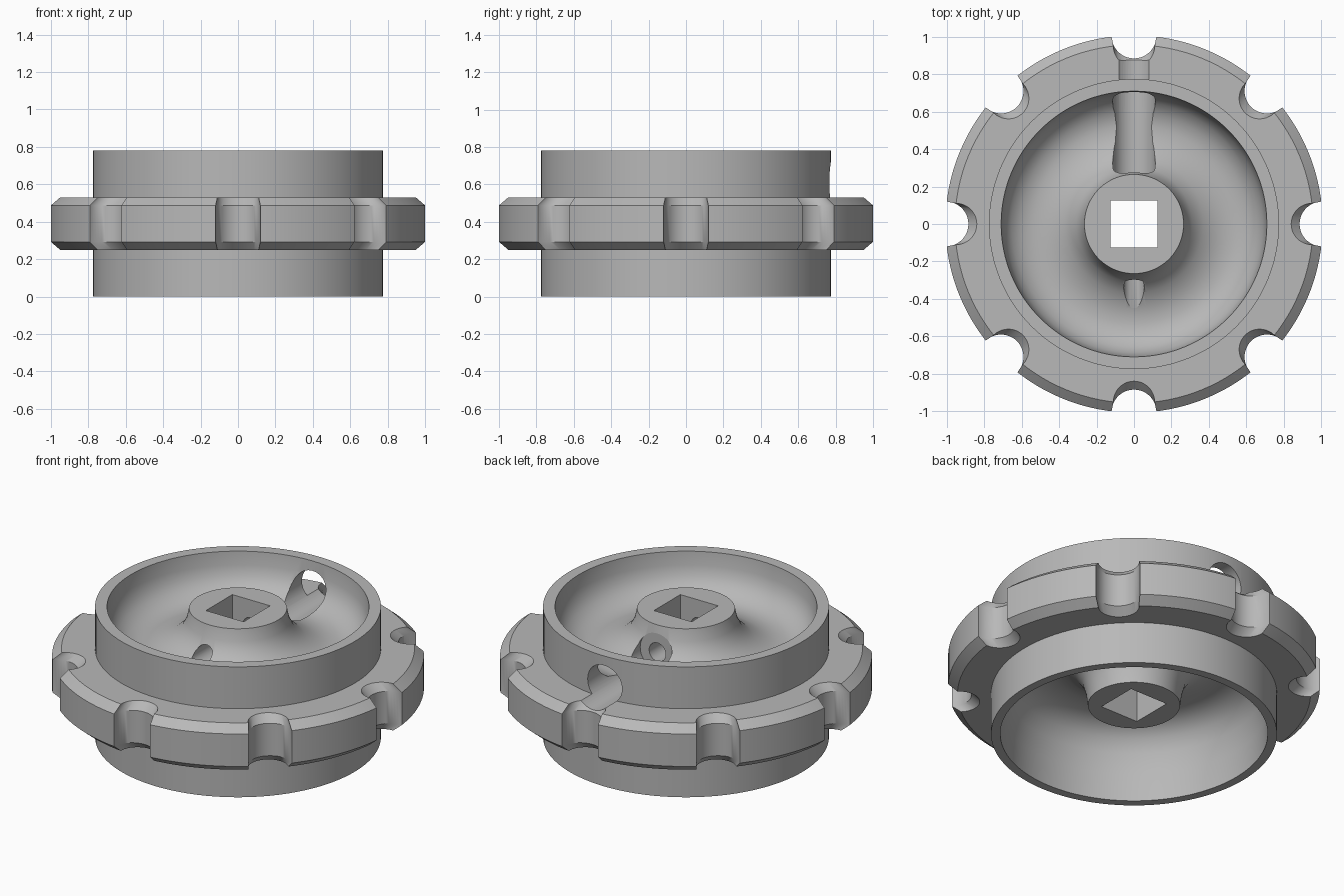
import bpy, bmesh, math
from mathutils import Matrix

if "Cube" in bpy.data.objects:
    bpy.data.objects.remove(bpy.data.objects["Cube"], do_unlink=True)

grey = bpy.data.materials.new("plain grey")
grey.use_nodes = True
grey.diffuse_color = (0.48, 0.48, 0.48, 1)
grey.node_tree.nodes["Principled BSDF"].inputs["Base Color"].default_value = (0.48, 0.48, 0.48, 1)


def make_object(name, bm):
    bmesh.ops.recalc_face_normals(bm, faces=bm.faces[:])
    mesh = bpy.data.meshes.new(name)
    bm.to_mesh(mesh)
    bm.free()
    obj = bpy.data.objects.new(name, mesh)
    mesh.materials.append(grey)
    bpy.context.collection.objects.link(obj)
    return obj


def lathe(name, profile, steps=128):
    """Turn a closed (radius, height) profile about z."""
    bm = bmesh.new()
    rings = []
    for i in range(steps):
        a = math.tau * i / steps
        rings.append([bm.verts.new((r * math.cos(a), r * math.sin(a), z)) for r, z in profile])
    n = len(profile)
    for i in range(steps):
        p, q = rings[i], rings[(i + 1) % steps]
        for j in range(n):
            k = (j + 1) % n
            bm.faces.new((p[j], q[j], q[k], p[k]))
    return make_object(name, bm)


def notch_cutter(angle):
    """Round-ended slot, drawn inward at top and bottom to bevel the notch."""
    bm = bmesh.new()
    inner, outer = (1.005, 0.12), (0.95, 0.11)
    levels = [(0.2, outer), (0.25, outer), (0.293, inner),
              (0.487, inner), (0.53, outer), (0.58, outer)]
    rings = []
    for z, (centre, radius) in levels:
        pts = [(1.2, radius)]
        for i in range(25):
            a = math.pi / 2 + math.pi * i / 24
            pts.append((centre + radius * math.cos(a), radius * math.sin(a)))
        pts.append((1.2, -radius))
        rings.append([bm.verts.new((x, y, z)) for x, y in pts])
    for low, high in zip(rings, rings[1:]):
        for j in range(len(low)):
            k = (j + 1) % len(low)
            bm.faces.new((low[j], low[k], high[k], high[j]))
    bm.faces.new(rings[0])
    bm.faces.new(rings[-1])
    bm.transform(Matrix.Rotation(angle, 4, "Z"))
    return make_object("notch_cutter", bm)


def drill_cutter(radius, y0, y1, z):
    """Horizontal drill along y."""
    bm = bmesh.new()
    place = Matrix.Translation((0, (y0 + y1) / 2, z)) @ Matrix.Rotation(math.pi / 2, 4, "X")
    bmesh.ops.create_cone(bm, cap_ends=True, segments=48, radius1=radius, radius2=radius,
                          depth=y1 - y0, matrix=place)
    return make_object("drill_cutter", bm)


def square_cutter(size):
    bm = bmesh.new()
    bmesh.ops.create_cube(bm, size=1, matrix=Matrix.Translation((0, 0, 0.4))
                          @ Matrix.Diagonal((size, size, 2, 1)))
    return make_object("square_cutter", bm)


# Wheel section: upper dish, rim and flange, lower dish, hub core
upper_dish = [(0.265, 0.77), (0.28, 0.7), (0.31, 0.64), (0.37, 0.59), (0.45, 0.555),
              (0.53, 0.545), (0.6, 0.56), (0.655, 0.6), (0.687, 0.645), (0.703, 0.7), (0.71, 0.78)]
rim = [(0.775, 0.78), (0.775, 0.53), (0.957, 0.53), (1.008, 0.487),
       (1.008, 0.293), (0.957, 0.25), (0.775, 0.25), (0.775, 0)]
lower_dish = [(0.725, 0), (0.72, 0.16), (0.7, 0.28), (0.665, 0.355), (0.61, 0.405), (0.54, 0.43),
              (0.46, 0.435), (0.38, 0.42), (0.32, 0.385), (0.28, 0.33), (0.26, 0.26), (0.25, 0.18)]
core = [(0.1, 0.18), (0.1, 0.77)]
wheel = lathe("notched_wheel", upper_dish + rim + lower_dish + core)

# Rim notches, square bore, wide access hole and narrow cross hole
cutters = [notch_cutter(math.tau * i / 8) for i in range(8)]
cutters += [square_cutter(0.25),
            drill_cutter(0.114, 0.27, 1.1, 0.61),
            drill_cutter(0.055, -0.48, 0.35, 0.61)]

bpy.ops.object.select_all(action="DESELECT")
wheel.select_set(True)
bpy.context.view_layer.objects.active = wheel
for cutter in cutters:
    cutter.hide_render = True
    mod = wheel.modifiers.new("cut", "BOOLEAN")
    mod.operation = "DIFFERENCE"
    mod.solver = "EXACT"
    mod.object = cutter
    bpy.ops.object.modifier_apply(modifier=mod.name)
    bpy.data.objects.remove(cutter, do_unlink=True)

bpy.ops.object.shade_smooth_by_angle(angle=math.radians(30))
